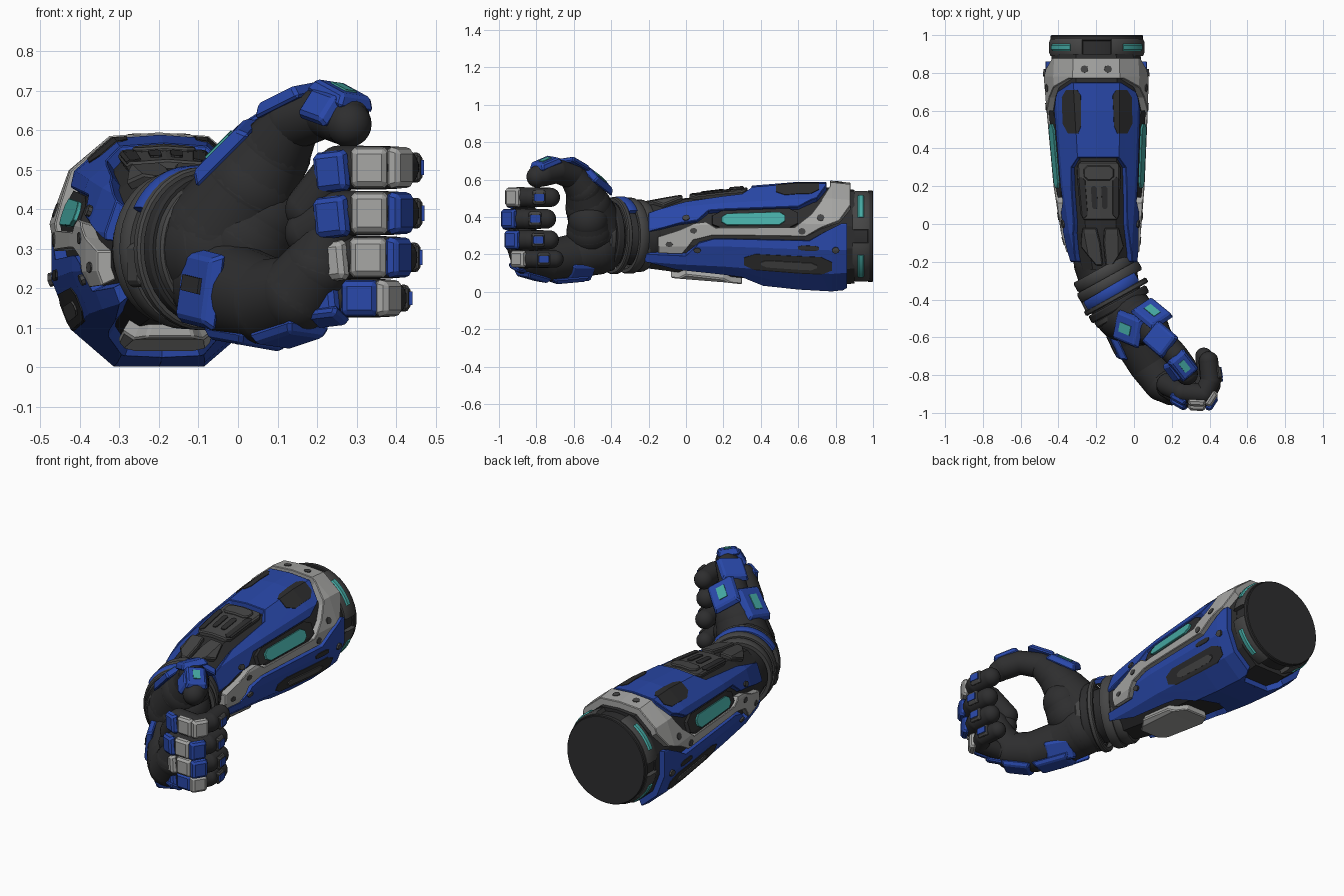
import bpy, bmesh, math
from mathutils import Vector, Matrix

if "Cube" in bpy.data.objects:
    bpy.data.objects.remove(bpy.data.objects["Cube"])

def material(name, rgb):
    m = bpy.data.materials.new(name)
    m.diffuse_color = (*rgb, 1)
    m.use_nodes = True
    m.node_tree.nodes["Principled BSDF"].inputs["Base Color"].default_value = m.diffuse_color
    return m

DARK = material("dark rubber", (0.027, 0.027, 0.028))
CHAR = material("charcoal metal", (0.06, 0.06, 0.06))
BLUE = material("blue armour", (0.022, 0.065, 0.40))
GREY = material("light grey metal", (0.38, 0.38, 0.37))
TEAL = material("teal light", (0.06, 0.40, 0.37))

def finish(bm, name, mat, bevel=0, smooth=None):
    bmesh.ops.recalc_face_normals(bm, faces=bm.faces)
    me = bpy.data.meshes.new(name)
    bm.to_mesh(me)
    bm.free()
    me.materials.append(mat)
    ob = bpy.data.objects.new(name, me)
    bpy.context.collection.objects.link(ob)
    if bevel:
        b = ob.modifiers.new("bevel", 'BEVEL')
        b.width, b.segments, b.limit_method, b.angle_limit = bevel, 1, 'ANGLE', math.radians(50)
    if smooth:
        bpy.context.view_layer.objects.active = ob
        ob.select_set(True)
        bpy.ops.object.shade_smooth_by_angle(angle=math.radians(smooth))
        ob.select_set(False)
    return ob

# Forearm shape: half cross-section (top to bottom) and stations (y, cx, rx, cz, rz)
HALF = [(0, 1), (.45, .97), (.82, .68), (1, .22), (1, -.25), (.82, -.68), (.42, -1), (0, -1)]
STATIONS = [(-.24, -.155, .170, .295, .195), (-.05, -.175, .205, .30, .225),
            (.2, -.185, .235, .305, .25), (.6, -.195, .262, .30, .288),
            (.78, -.2, .272, .295, .293), (.9, -.2, .265, .295, .28)]

def surface(y, t, h):
    """Point on the forearm at length y, girth position t (0 top, 7 bottom, negative left), height h."""
    i = 0
    while i < len(STATIONS) - 2 and y > STATIONS[i + 1][0]:
        i += 1
    a, b = STATIONS[i], STATIONS[i + 1]
    f = (y - a[0]) / (b[0] - a[0])
    cx, rx, cz, rz = [a[k] + (b[k] - a[k]) * f for k in range(1, 5)]
    if t > 7:
        t -= 14
    s, t = (-1 if t < 0 else 1), min(abs(t), 7)
    k = min(int(t), 6)
    p = Vector(HALF[k]).lerp(Vector(HALF[k + 1]), t - k)
    return Vector((cx + s * p.x * (rx + h), y, cz + p.y * (rz + h)))

def plate(name, outline, mat, top=0.0, bottom=-0.04, bevel=0.006):
    """Armour plate wrapped on the forearm: one piece over the centre line, else a pair."""
    mid = outline[0][1] if outline[0][1] == outline[-1][1] and outline[0][1] in (0, 7) else None
    sides = (("right", 1), ("left", -1)) if mid is None else (("centre", 1),)
    for side, sign in sides:
        bm = bmesh.new()
        bm.faces.new([bm.verts.new((y, t, bottom)) for y, t in outline])
        bm.normal_update()
        bmesh.ops.triangulate(bm, faces=bm.faces[:], ngon_method='EAR_CLIP')
        cuts = [((0, k, 0), (0, 1, 0)) for k in range(1, 7)]
        cuts += [((s[0], 0, 0), (1, 0, 0)) for s in STATIONS[1:-1]]
        for co, no in cuts:
            bmesh.ops.bisect_plane(bm, geom=bm.verts[:] + bm.edges[:] + bm.faces[:],
                                   plane_co=co, plane_no=no, dist=1e-5)
        if mid is not None:
            dup = bmesh.ops.duplicate(bm, geom=bm.verts[:] + bm.edges[:] + bm.faces[:])["geom"]
            for v in dup:
                if isinstance(v, bmesh.types.BMVert):
                    v.co.y = 2 * mid - v.co.y
            bmesh.ops.reverse_faces(bm, faces=[f for f in dup if isinstance(f, bmesh.types.BMFace)])
            bmesh.ops.remove_doubles(bm, verts=bm.verts[:], dist=1e-4)
        r = bmesh.ops.extrude_face_region(bm, geom=bm.faces[:])
        for v in r["geom"]:
            if isinstance(v, bmesh.types.BMVert):
                v.co.z = top
        for v in bm.verts:
            v.co = surface(v.co.x, sign * v.co.y, v.co.z)
        finish(bm, f"{name}_{side}", mat, bevel)

def rect(y0, y1, t0, t1, c=.02, k=.2):
    """Rectangle with clipped corners; starts square on the centre line when t0 is 0."""
    outer = [(y1, t1 - k), (y1 - c, t1), (y0 + c, t1), (y0, t1 - k)]
    if t0 == 0:
        return [(y1, 0)] + outer + [(y0, 0)]
    return [(y0 + c, t0), (y1 - c, t0), (y1, t0 + k)] + outer + [(y0, t0 + k)]

def chain(name, pts, mat=DARK, seg=20):
    """Rounded limb: balls (x, y, z, radius) joined by tapered cylinders."""
    bm = bmesh.new()
    for i, p in enumerate(pts):
        a = Vector(p[:3])
        bmesh.ops.create_uvsphere(bm, u_segments=seg, v_segments=12, radius=p[3],
                                  matrix=Matrix.Translation(a))
        if i + 1 < len(pts):
            b = Vector(pts[i + 1][:3])
            rot = (b - a).to_track_quat('Z', 'Y').to_matrix().to_4x4()
            bmesh.ops.create_cone(bm, segments=seg, radius1=p[3], radius2=pts[i + 1][3],
                                  depth=(b - a).length, matrix=Matrix.Translation((a + b) / 2) @ rot)
    return finish(bm, name, mat, smooth=50)

def block(name, c, along, normal, size, mat, bevel=0.008, taper=.8):
    """Tapered armour block lying along a direction and facing its normal."""
    x = Vector(along).normalized()
    z = Vector(normal)
    z = (z - x * z.dot(x)).normalized()
    y = z.cross(x)
    bm = bmesh.new()
    bmesh.ops.create_cube(bm, size=1)
    for v in bm.verts:
        k = taper if v.co.z > 0 else 1
        v.co = Vector(c) + x * v.co.x * size[0] * k + y * v.co.y * size[1] * k + z * v.co.z * size[2]
    finish(bm, name, mat, bevel)
    return Vector(c) + z * size[2] / 2

def band(name, c, n, rx, rz, a0, a1, width, thick, mat, steps=40):
    """Rectangular band bent round an axis; angles in degrees from the top."""
    n = Vector(n).normalized()
    up = (Vector((0, 0, 1)) - n * n.z).normalized()
    side = up.cross(n)
    bm, rings = bmesh.new(), []
    for i in range(steps + 1):
        a = math.radians(a0 + (a1 - a0) * i / steps)
        d = side * math.sin(a) * rx + up * math.cos(a) * rz
        e = d.normalized() * thick
        rings.append([bm.verts.new(Vector(c) + d + e * r + n * w * width)
                      for r, w in ((0, -.5), (.75, -.5), (1, -.3), (1, .3), (.75, .5), (0, .5))])
    for p, q in zip(rings, rings[1:]):
        for j in range(6):
            bm.faces.new((p[j], p[(j + 1) % 6], q[(j + 1) % 6], q[j]))
    bm.faces.new(rings[0])
    bm.faces.new(rings[-1])
    finish(bm, name, mat, smooth=30)

# Dark core of the forearm
bm = bmesh.new()
rows = [[bm.verts.new(surface(s[0], t, -.03)) for t in list(range(8)) + list(range(-6, 0))] for s in STATIONS]
for p, q in zip(rows, rows[1:]):
    for j in range(14):
        bm.faces.new((p[j], p[(j + 1) % 14], q[(j + 1) % 14], q[j]))
bm.faces.new(rows[0])
bm.faces.new(rows[-1])
finish(bm, "forearm_core", DARK)

# Armour plates
plate("top_armour", [(.75, 0), (.75, 1.1), (.70, 1.9), (.6, 2.3), (.12, 2.3), (.06, 2.75), (-.04, 2.85), (-.2, 3.2),
                     (-.2, 2.1), (0, 1.6), (.3, 1.4), (.35, 1.0), (.35, 0)], BLUE)
plate("grey_collar", [(.88, 0), (.88, 2.2), (.82, 2.85), (.72, 3.15), (.64, 3.5), (.14, 3.5), (.04, 3.7),
                      (-.02, 4.4), (-.15, 4.4), (-.15, 3.5), (-.04, 3.2), (.04, 2.9), (.11, 2.85),
                      (.16, 3.14), (.58, 3.14), (.67, 2.6), (.72, 2.1), (.77, 1.2), (.77, 0)], GREY, .006)
plate("lower_armour", [(.86, 2.95), (.86, 5.9), (.78, 6.3), (.78, 7), (.48, 7), (.44, 6.1), (.3, 5.6),
                       (-.05, 5.4), (-.22, 5.0), (-.22, 4.52), (0, 4.52), (.07, 3.85), (.15, 3.66), (.66, 3.66),
                       (.74, 3.3), (.83, 2.95)], BLUE)
plate("underside_plate", [(.3, 7), (.3, 6.3), (.2, 5.8), (0, 5.7), (-.08, 6.3), (-.08, 7)], GREY, .004)
plate("top_window", [(.48, .9), (.52, .75), (.68, .7), (.71, .85), (.71, 1.4), (.67, 1.65), (.53, 1.7), (.48, 1.45)],
      DARK, .003, -.01, 0)
plate("side_window", rect(.31, .78, 4.3, 5.05, .06), DARK, .003, -.01, 0)
plate("side_window_bar", rect(.40, .70, 4.55, 4.85, .03, .1), CHAR, .008, -.01, 0)
plate("rear_vent", rect(.60, .71, 3.85, 4.05, .02, .05), DARK, .004, -.01, 0)
plate("light_frame", rect(.14, .60, 2.33, 3.15, .05), DARK, -.006, -.03)
plate("side_light", rect(.19, .53, 2.5, 3.03, .03, .15), TEAL, .004, -.02)
plate("top_machinery", rect(.02, .33, 0, 1.15, .03), CHAR, -.008)
plate("machinery_slot", rect(.08, .2, .12, .42, .01, .08), DARK, -.003, -.02, 0)
plate("machinery_side_slot", rect(.03, .25, .7, 1.1, .02), DARK, -.004, -.02, 0)
plate("machinery_bridge", rect(.23, .31, 0, .75, .02), CHAR, .002)
plate("front_top_cover", [(-.02, .25), (-.02, 1.1), (-.12, 1.5), (-.22, .6), (-.22, .1), (-.1, .1)], CHAR, -.008)
for i, (y, t) in enumerate([(.82, .5), (.72, 2.75), (.62, 3.3), (.04, 3.25), (-.09, 3.9), (.06, 4.2), (.8, 4.0), (0, 2.6)]):
    k = 8 if t < 1 else 6.5
    ring = [(y + .02 * math.cos(a * math.pi / 4), t + .02 * k * math.sin(a * math.pi / 4)) for a in range(8)]
    plate(f"bolt_{i}", ring, CHAR, .01, -.01, 0)

# Elbow end cap with lights
for nm, y, w, r in (("cap_inner", .92, .15, .232), ("cap_end", .985, .03, .244)):
    bm = bmesh.new()
    bmesh.ops.create_cone(bm, cap_ends=True, segments=40, radius1=r, radius2=r, depth=w,
                          matrix=Matrix.Translation((-.197, y, .297)) @ Matrix.Rotation(math.pi / 2, 4, 'X'))
    finish(bm, nm, DARK, .004, smooth=40)
CAP = (-.197, .935, .297)
for a in (50, 130, 230, 310):
    band(f"cap_pad_{a}", CAP, (0, 1, 0), .225, .225, a - 32, a + 32, .09, .03, CHAR, 14)
    band(f"cap_light_{a}", CAP, (0, 1, 0), .235, .235, a - 17, a + 17, .036, .027, TEAL, 8)

# Wrist: core, ribbed rings and a slanted blue cuff
chain("wrist_core", [(-.155, -.2, .295, .165), (-.12, -.35, .3, .15), (-.07, -.47, .3, .14)], DARK, 32)
for i, (x, y, r, w, m) in enumerate([(-.155, -.255, .150, .06, CHAR), (-.13, -.305, .160, .055, CHAR),
                                     (-.095, -.385, .163, .03, CHAR), (-.08, -.425, .148, .045, DARK),
                                     (-.065, -.46, .132, .04, CHAR)]):
    band(f"wrist_ring_{i}", (x, y, .3), (.48, -.87, 0), r, r + .018, 0, 360, w, .025, m)
band("wrist_cuff", (-.112, -.352, .3), (.5, -.86, 0), .168, .186, -60, 50, .055, .024, BLUE, 20)
block("wrist_clasp", (-.255, -.43, .26), (.45, -.89, 0), (-1, -.5, 0), (.09, .12, .03), CHAR)

# Palm, thumb and lower hand
chain("palm", [(-.06, -.47, .3, .15), (.02, -.515, .32, .125), (.06, -.52, .38, .11)], DARK, 28)
chain("thumb", [(-.05, -.47, .33, .15), (.03, -.52, .45, .125), (.09, -.55, .54, .095), (.14, -.61, .62, .07),
                (.22, -.69, .645, .064), (.265, -.76, .632, .068), (.28, -.795, .615, .058)], DARK, 24)
chain("lower_hand", [(-.04, -.48, .23, .14), (.0, -.6, .19, .12), (.08, -.74, .165, .11),
                     (.15, -.84, .185, .10), (.2, -.87, .25, .09), (.23, -.88, .34, .07)], DARK, 24)

# Thumb and hand armour: name, centre, along, normal, size, light?
for nm, c, al, no, sz, lit in [
        ("thumb_base_outer", (-.035, -.555, .55), (.6, -.25, .6), (-.6, -.05, .75), (.2, .17, .035), 1),
        ("thumb_base_inner", (.095, -.47, .60), (.55, -.45, .35), (.15, .6, .75), (.18, .16, .035), 1),
        ("thumb_middle", (.135, -.61, .68), (.7, -.6, .35), (-.3, .1, .9), (.16, .15, .035), 0),
        ("thumb_tip", (.262, -.75, .69), (.55, -.7, -.3), (.35, -.25, .9), (.15, .12, .035), 1),
        ("thumb_tip_side", (.205, -.785, .66), (.55, -.75, -.2), (-.5, -.75, .45), (.12, .09, .03), 0),
        ("hand_back", (-.10, -.635, .20), (.4, -.85, -.1), (-.9, -.4, .1), (.2, .2, .035), 0),
        ("hand_underside", (.02, -.64, .07), (.45, -.88, -.08), (-.15, -.05, -1), (.22, .15, .03), 0),
        ("knuckle_guard", (.13, -.82, .08), (.6, -.7, .2), (.1, -.3, -1), (.17, .14, .03), 0),
        ("heel_guard", (.055, -.56, .105), (.5, -.85, 0), (.7, .4, -.75), (.17, .13, .035), 0),
        ("little_side_guard", (.225, -.9, .125), (.85, -.5, .1), (0, -.6, -1), (.1, .08, .025), 0)]:
    top = block(nm, c, al, no, sz, BLUE)
    if lit:
        block(nm + "_light", top, al, no, (sz[0] * .42, sz[1] * .3, .009), TEAL, 0, 1)
block("hand_back_slot", (-.118, -.643, .21), (.4, -.85, -.1), (-.9, -.4, .1), (.1, .04, .009), DARK, 0, 1)

# Four curled fingers with armour on each joint
for nm, z, dx, dy, r, zr, cols in [("index", .505, .0, .02, .056, .40, (BLUE, GREY, GREY)),
                                   ("middle", .39, .0, -.002, .057, .34, (BLUE, GREY, BLUE)),
                                   ("ring", .278, -.003, .015, .055, .24, (GREY, GREY, BLUE)),
                                   ("little", .175, -.025, .045, .05, .17, (BLUE, BLUE, GREY))]:
    P = [Vector((.18, -.86 + dy / 2, zr)), Vector((.255 + dx, -.91 + dy, z)), Vector((.37 + dx, -.92 + dy, z)),
         Vector((.405 + dx, -.85 + dy, z)), Vector((.395 + dx, -.745 + dy, z))]
    chain(f"{nm}_finger", [(*p, r * k) for p, k in zip(P, (1.1, 1, .98, .95, .92))], DARK, 18)
    w = r * 1.95
    off = r * .95
    for part, c, al, no, l, m in [
            ("root", P[1] + Vector((-.02, -off * .75, -.01)), (.8, -.45, .1), (-.5, -1, 0), .1, cols[0]),
            ("middle", (P[1] + P[2]) / 2 + Vector((.02, -off, 0)), (1, -.05, 0), (0, -1, 0), .1, cols[1]),
            ("bend", P[2] + Vector((off * .8, -off * .5, 0)), (.55, .85, 0), (.85, -.5, 0), .095, cols[2])]:
        block(f"{nm}_{part}_guard", c, al, no, (l, w, .035), m, .01, .82)
    block(f"{nm}_tip_guard", P[3] + Vector((off * .88, .045, 0)), (-.15, 1, 0), (1, .1, 0), (.075, w * .75, .022), CHAR)
    block(f"{nm}_tip_inlay", P[3] + Vector((off * .88 + .011, .045, 0)), (-.15, 1, 0), (1, .1, 0),
          (.055, w * .35, .008), BLUE, 0, 1)
